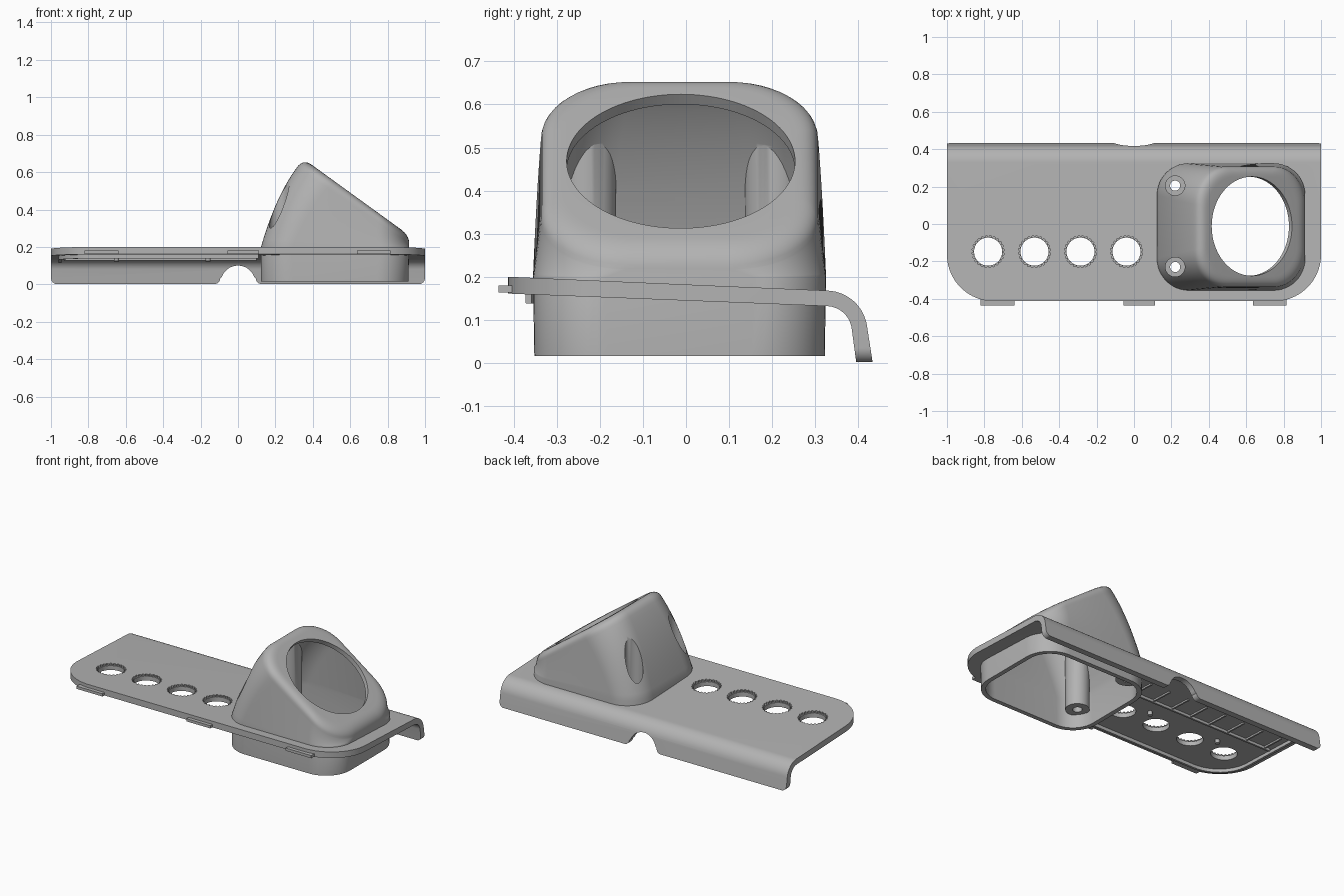
import bpy, bmesh, math
from mathutils import Matrix, Vector

cube = bpy.data.objects.get("Cube")
if cube:
    bpy.data.objects.remove(cube, do_unlink=True)

grey = bpy.data.materials.new("plain grey")
grey.use_nodes = True
grey.diffuse_color = (0.45, 0.45, 0.45, 1)
grey.node_tree.nodes["Principled BSDF"].inputs["Base Color"].default_value = grey.diffuse_color


def make(name, bm):
    bmesh.ops.recalc_face_normals(bm, faces=bm.faces)
    mesh = bpy.data.meshes.new(name)
    bm.to_mesh(mesh)
    bm.free()
    mesh.materials.append(grey)
    ob = bpy.data.objects.new(name, mesh)
    bpy.context.collection.objects.link(ob)
    return ob


def loft(name, rings):
    bm = bmesh.new()
    rows = [[bm.verts.new(p) for p in ring] for ring in rings]
    n = len(rows[0])
    for a, b in zip(rows, rows[1:]):
        for i in range(n):
            j = (i + 1) % n
            bm.faces.new((a[i], a[j], b[j], b[i]))
    bm.faces.new(rows[0])
    bm.faces.new(rows[-1])
    return make(name, bm)


def prism(name, pts, lo, hi, axis="z", slope=0):
    place = {"x": lambda p, h: (h, p[0], p[1]),
             "y": lambda p, h: (p[0], h, p[1]),
             "z": lambda p, h: (p[0], p[1], h + slope * p[1])}[axis]
    return loft(name, [[place(p, h) for p in pts] for h in (lo, hi)])


def arc(cx, cy, r, a0, a1, n=12):
    angles = [math.radians(a0 + (a1 - a0) * i / n) for i in range(n + 1)]
    return [(cx + r * math.cos(a), cy + r * math.sin(a)) for a in angles]


def circle(cx, cy, r, n=48):
    return arc(cx, cy, r, 0, 360, n)[:-1]


def rounded(x0, x1, y0, y1, r):
    return (arc(x1 - r, y1 - r, r, 0, 90) + arc(x0 + r, y1 - r, r, 90, 180)
            + arc(x0 + r, y0 + r, r, 180, 270) + arc(x1 - r, y0 + r, r, 270, 360))


def cut(ob, tool, op="DIFFERENCE"):
    mod = ob.modifiers.new("cut", "BOOLEAN")
    mod.operation, mod.solver, mod.object = op, "EXACT", tool
    bpy.context.view_layer.objects.active = ob
    bpy.ops.object.modifier_apply(modifier=mod.name)
    bpy.data.objects.remove(tool, do_unlink=True)


def bezier(a, b, c, t):
    a, b, c = Vector(a), Vector(b), Vector(c)
    return a * (1 - t) ** 2 + b * 2 * t * (1 - t) + c * t * t


TILT = math.radians(36)
MID_Y = -0.015


def housing_solid(name, d, bottom):
    """Loft from the level collar to the tilted face, inset by wall thickness d."""
    left0, right0 = Vector((0.123 + d, 0.2)), Vector((0.915 - d, 0.2))
    top_l = Vector((0.35 + 0.2 * d, 0.671 - 1.42 * d))
    top_r = Vector((0.915 - d, 0.262 - 0.5 * d))
    g = 0.055 - 0.8 * d
    slope = (top_r - top_l).normalized()
    wall_l = top_l - Vector((0.61, 0.79)) * g
    wall_r = top_r - Vector((0, 0.8 * g))
    half0, half1 = 0.34 - d, 0.322 - d
    steps = [(Vector((left0.x, bottom)), Vector((right0.x - 0.004, bottom)), half0 - 0.003, 0.17 - d)]
    for i in range(15):
        t = i / 14
        steps.append((bezier(left0, (0.2 + 0.85 * d, 0.47 - 0.4 * d), wall_l, t),
                      right0.lerp(wall_r, t), half0 + (half1 - half0) * t, 0.17 + 0.03 * t - d))
    for i in range(1, 9):
        t = i / 8
        steps.append((bezier(wall_l, top_l, top_l + slope * g, t),
                      bezier(wall_r, top_r, top_r - slope * g, t),
                      half1 - g * t * t, 0.2 - d - 0.5 * g * t * t))
    rings = []
    for l, r, half, rad in steps:
        u = (r - l).normalized()
        rings.append([(l.x + u.x * s, MID_Y + v, l.y + u.y * s)
                      for s, v in rounded(0, (r - l).length, -half, half, rad)])
    return loft(name, rings)


# Housing shell with inner screw bosses
SCREWS = ((0.22, 0.205), (0.22, -0.23))
housing = housing_solid("tilted_housing", 0, 0.016)
cavity = housing_solid("cavity", 0.028, -0.03)
for x, y in SCREWS:
    cut(cavity, prism("boss", circle(x, y, 0.068), 0.1, 0.9))
cut(housing, cavity)
for x, y in SCREWS:
    cut(housing, prism("pocket", circle(x, y, 0.052), 0.2, 0.9))
    cut(housing, prism("screw_hole", circle(x, y, 0.027), 0, 0.3))

# Round opening square to the tilted face
opening = prism("opening", circle(0, 0, 0.265, 96), -0.045, 0.12)
opening.data.transform(Matrix.Translation((0.63, -0.012, 0.468)) @ Matrix.Rotation(TILT, 4, "Y"))
cut(housing, opening)

# Cover plate with the back edge bent down
section = ([(-0.413, 0.2)] + arc(0.325, 0.072, 0.096, 88, 8, 14)
           + [(0.433, 0.002), (0.395, 0.002)] + arc(0.325, 0.072, 0.06, 8, 88, 14) + [(-0.413, 0.161)])
plate = prism("cover_plate", section, -1, 1, "x")
outline = ([(1, 0.6), (-1, 0.6)] + arc(-0.75, -0.163, 0.25, 180, 270, 20)
           + arc(0.75, -0.163, 0.25, 270, 360, 20))
cut(plate, prism("outline", outline, -0.2, 0.5), "INTERSECT")
cut(plate, prism("flange_outline", rounded(-1.0, 1.0, 0, 0.6, 0.035), -0.8, 0.8, "y"), "INTERSECT")
cut(plate, prism("collar_gap", rounded(0.137, 0.9, -0.34, 0.31, 0.16), -0.1, 0.5))

# Cable notch in the bent edge, with eased corners
notch = ([(0.125, -0.05), (0.125, 0.002)] + arc(0.125, 0.032, 0.03, 270, 180, 6)
         + arc(0, 0.008, 0.092, 20, 160, 24) + arc(-0.125, 0.032, 0.03, 0, -90, 6) + [(-0.125, -0.05)])
cut(plate, prism("notch", notch, 0.2, 0.6, "y"))

# Row of button holes with finely toothed rims
for x in (-0.78, -0.532, -0.286, -0.04):
    cut(plate, prism("hole", circle(x, -0.148, 0.075), 0, 0.4))
    teeth = []
    for i in range(24):
        r = 0.086
        for a, rad in ((0, 0.076), (4, r), (9, r), (13, 0.076)):
            a = math.radians(15 * i + a)
            teeth.append((x + rad * math.cos(a), -0.148 + rad * math.sin(a)))
    cut(plate, prism("teeth", teeth, 0.172, 0.3, slope=-0.04))

parts = [housing, plate]

# Front clip tabs
for i, (x0, x1) in enumerate(((-0.82, -0.64), (-0.055, 0.112), (0.637, 0.815))):
    tab = [(x0, -0.435), (x1, -0.435), (x1, -0.4), (x0, -0.4)]
    parts.append(prism(f"clip_tab_{i + 1}", tab, 0.163, 0.18))


# Underside lip, ribs and pins
def under(name, pts, depth):
    parts.append(prism(name, pts, 0.1465 - depth, 0.15, slope=-0.038))


lip = [(0.11, -0.373)] + arc(-0.74, -0.153, 0.22, 270, 180) + [(-0.96, 0.28)]
lip += [(-0.945, 0.28)] + arc(-0.74, -0.153, 0.205, 180, 270) + [(0.11, -0.358)]
under("under_lip", lip, 0.022)
under("long_rib", [(-0.93, 0.06), (0.1, 0.06), (0.1, 0.072), (-0.93, 0.072)], 0.018)
for i in range(8):
    x = -0.9 + 0.135 * i
    under(f"cross_rib_{i + 1}", [(x, 0.07), (x + 0.01, 0.07), (x + 0.01, 0.21), (x, 0.21)], 0.012)
for i, x in enumerate((-0.65, -0.16)):
    under(f"pin_{i + 1}", circle(x, -0.05, 0.014, 16), 0.025)

# Smooth shading with crisp edges
bpy.ops.object.select_all(action="DESELECT")
for ob in parts:
    ob.select_set(True)
bpy.context.view_layer.objects.active = housing
bpy.ops.object.shade_smooth_by_angle(angle=math.radians(32))
